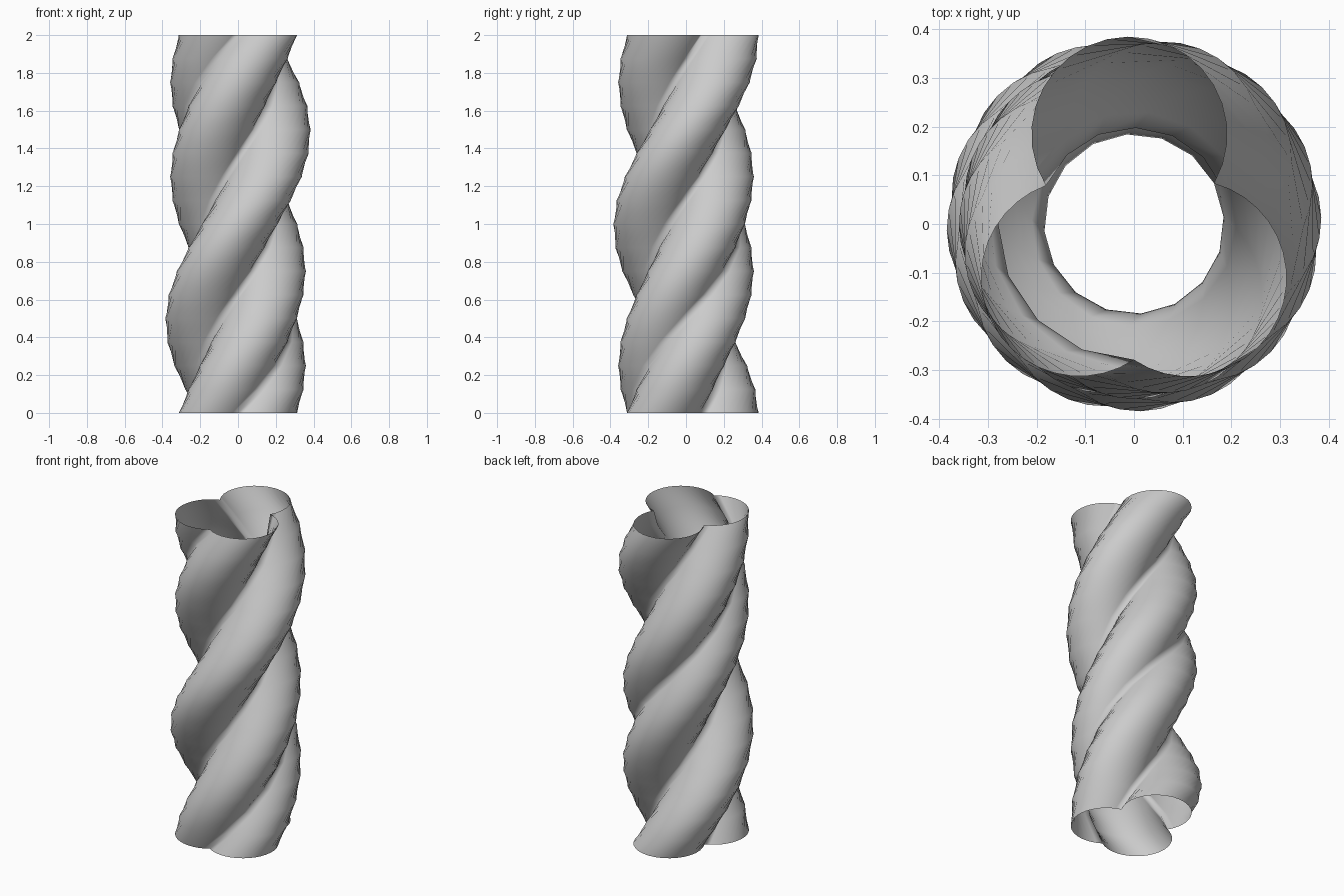
import bpy, bmesh, math
from mathutils import Vector, Matrix
from mathutils.geometry import intersect_sphere_sphere_2d

if "Cube" in bpy.data.objects:
    bpy.data.objects.remove(bpy.data.objects["Cube"])

HEIGHT, STEPS, ARC_SEGS = 2.0, 16, 20

# Three overlapping circles (centre, radius), listed counter-clockwise
lobes = [(Vector((-0.01, 0.184)), 0.201),
         (Vector((-0.112, -0.111)), 0.202),
         (Vector((0.112, -0.111)), 0.202)]


def cusp(a, b):
    """Outer crossing point of two lobes."""
    return max(intersect_sphere_sphere_2d(a[0], a[1], b[0], b[1]), key=lambda p: p.length)


# Outline of the lobes: one outer arc per circle, joined at the cusps
profile = []
for i, lobe in enumerate(lobes):
    d0 = cusp(lobes[i - 1], lobe) - lobe[0]
    d1 = cusp(lobe, lobes[(i + 1) % 3]) - lobe[0]
    a0 = math.atan2(d0.y, d0.x)
    sweep = (math.atan2(d1.y, d1.x) - a0) % math.tau
    for k in range(ARC_SEGS):
        a = a0 + sweep * k / ARC_SEGS
        profile.append(lobe[0] + lobe[1] * Vector((math.cos(a), math.sin(a))))

# Sweep the outline upward through one full turn, open at both ends
bm = bmesh.new()
rings = []
for s in range(STEPS + 1):
    t = s / STEPS
    rot = Matrix.Rotation(math.tau * t, 3, 'Z')
    rings.append([bm.verts.new(rot @ Vector((p.x, p.y, HEIGHT * t))) for p in profile])
n = len(profile)
for lo, hi in zip(rings, rings[1:]):
    for k in range(n):
        j = (k + 1) % n
        bm.faces.new((lo[k], lo[j], hi[j], hi[k])).smooth = True

mesh = bpy.data.meshes.new("twisted_column")
bm.to_mesh(mesh)
bm.free()
bpy.context.collection.objects.link(bpy.data.objects.new("twisted_column", mesh))
